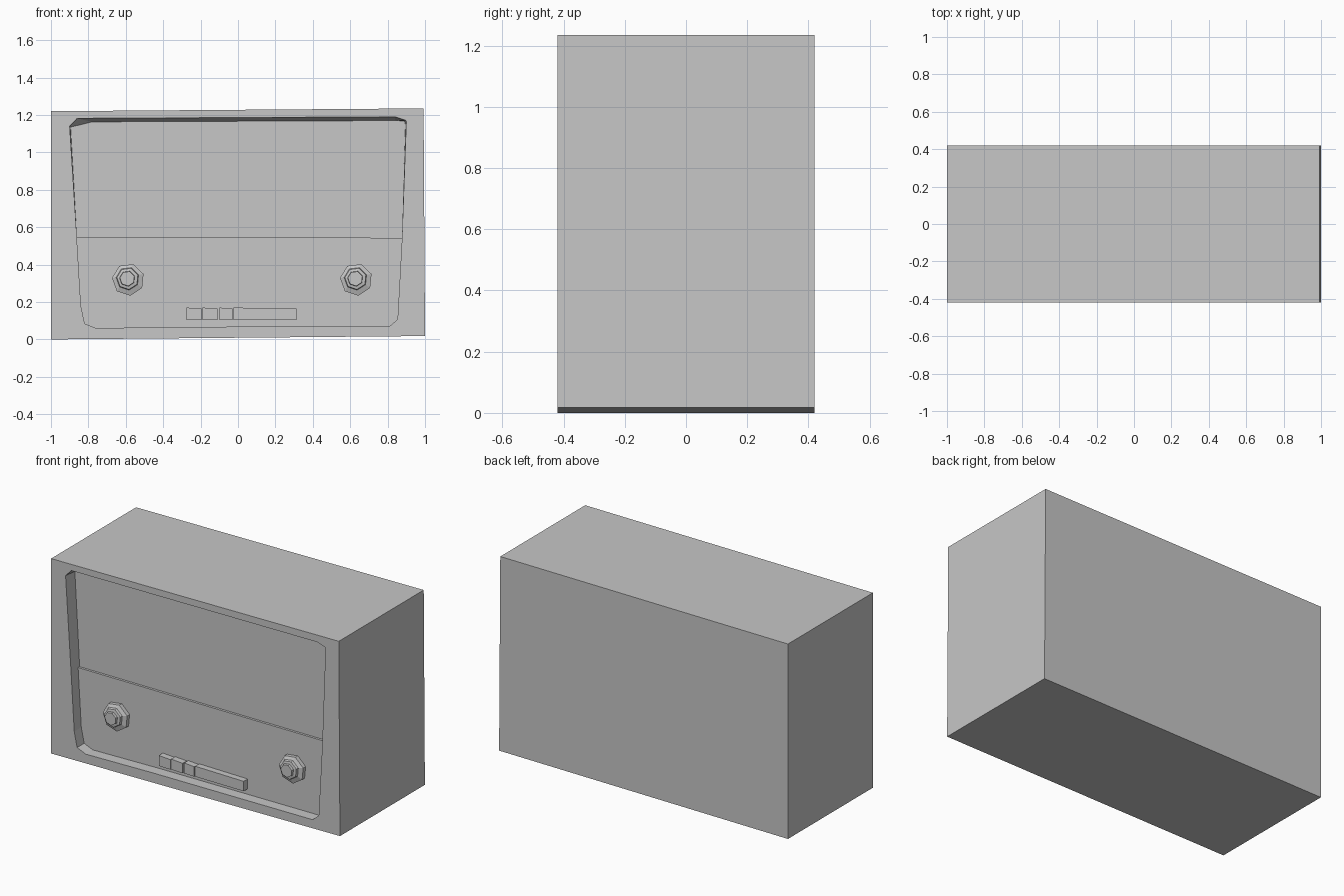
import bpy
import bmesh
from math import cos, sin, tau

cube = bpy.data.objects.get("Cube")
if cube:
    bpy.data.objects.remove(cube, do_unlink=True)

grey = bpy.data.materials.new("plain grey")
grey.use_nodes = True
GREY = (0.57, 0.57, 0.57, 1)
grey.diffuse_color = GREY
grey.node_tree.nodes["Principled BSDF"].inputs["Base Color"].default_value = GREY

FRONT, BACK = -0.42, 0.42
SPEAKER_Y, PANEL_Y = FRONT + 0.085, FRONT + 0.07


def ring(bm, outline, y):
    return [bm.verts.new((x, y, z)) for x, z in outline]


def bridge(bm, a, b):
    for i in range(len(a)):
        j = (i + 1) % len(a)
        bm.faces.new((a[i], a[j], b[j], b[i]))


def finish(bm, name):
    bmesh.ops.recalc_face_normals(bm, faces=bm.faces)
    mesh = bpy.data.meshes.new(name)
    bm.to_mesh(mesh)
    bm.free()
    mesh.materials.append(grey)
    obj = bpy.data.objects.new(name, mesh)
    bpy.context.collection.objects.link(obj)
    return obj


def loft(name, sections):
    """Closed solid through a list of (outline, y) sections."""
    bm = bmesh.new()
    rings = [ring(bm, outline, y) for outline, y in sections]
    for a, b in zip(rings, rings[1:]):
        bridge(bm, a, b)
    bm.faces.new(rings[0])
    bm.faces.new(rings[-1])
    return finish(bm, name)


def polygon(cx, cz, radius, sides=7, turn=0.35):
    return [(cx + radius * cos(turn + tau * i / sides),
             cz + radius * sin(turn + tau * i / sides)) for i in range(sides)]


# Slightly crooked cabinet with a recessed, tapering front opening
cabinet = [(-1, 0), (1, 0.018), (0.992, 1.235), (-1, 1.22)]
lower = [(-0.862, 0.548), (-0.84, 0.18), (-0.82, 0.085), (-0.76, 0.06),
         (-0.3, 0.067), (0.81, 0.07), (0.853, 0.107), (0.877, 0.543)]
opening = lower + [(0.9, 1.165), (0.895, 1.172), (0.84, 1.19), (-0.86, 1.182), (-0.9, 1.14)]
recess = lower + [(0.895, 1.15), (0.89, 1.168), (0.84, 1.17), (-0.78, 1.163), (-0.895, 1.135)]

bm = bmesh.new()
back, front = ring(bm, cabinet, BACK), ring(bm, cabinet, FRONT)
rim, floor = ring(bm, opening, FRONT), ring(bm, recess, SPEAKER_Y)
bridge(bm, back, front)
bridge(bm, rim, floor)
bm.faces.new(back)
bm.faces.new(floor)
border = [e for e in bm.edges if len(e.link_faces) == 1]
filled = bmesh.ops.triangle_fill(bm, edges=border, use_beauty=True)
inner = [e for e in filled["geom"] if isinstance(e, bmesh.types.BMEdge)]
finish(bm, "cabinet")

# Lower control panel standing just proud of the speaker panel
loft("control_panel", [(lower, PANEL_Y), (lower, SPEAKER_Y + 0.002)])

# Stepped knobs
for name, x in (("right_knob", -0.587), ("left_knob", 0.632)):
    z = 0.32
    loft(name, [
        (polygon(x, z, 0.087), PANEL_Y + 0.004),
        (polygon(x, z, 0.087), FRONT + 0.045),
        (polygon(x - 0.003, z + 0.005, 0.062), FRONT + 0.035),
        (polygon(x - 0.003, z + 0.005, 0.058), FRONT + 0.02),
        (polygon(x - 0.005, z + 0.005, 0.042), FRONT + 0.017),
        (polygon(x - 0.005, z + 0.005, 0.04), FRONT + 0.002),
    ])

# Row of push buttons: three short ones and a long one
buttons = [(-0.275, -0.195), (-0.19, -0.11), (-0.1, -0.03), (-0.024, 0.312)]
for i, (x0, x1) in enumerate(buttons):
    outline = [(x0, 0.105), (x1, 0.103), (x1, 0.165), (x0, 0.17)]
    loft(f"push_button_{i + 1}", [(outline, FRONT + 0.03), (outline, PANEL_Y + 0.004)])
